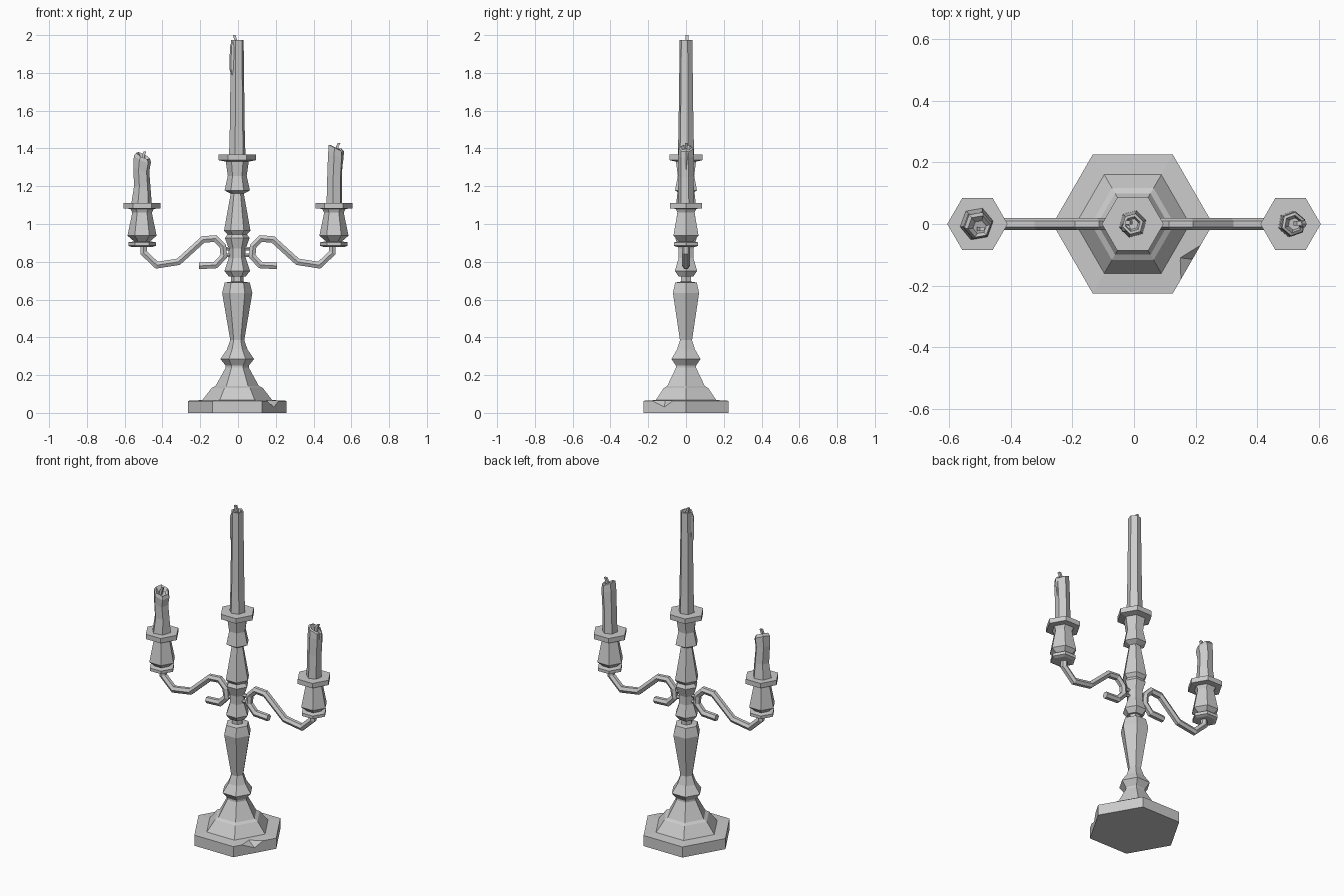
import bpy, bmesh
from math import cos, sin, pi, radians
from mathutils import Vector

if "Cube" in bpy.data.objects:
    bpy.data.objects.remove(bpy.data.objects["Cube"])

CX = -0.004      # axis of the central column
CUP_X = 0.508    # distance of side cups


def finish(name, bm):
    bmesh.ops.recalc_face_normals(bm, faces=bm.faces)
    me = bpy.data.meshes.new(name)
    bm.to_mesh(me)
    bm.free()
    ob = bpy.data.objects.new(name, me)
    bpy.context.collection.objects.link(ob)
    return ob


def skin(name, rings):
    """Join consecutive rings of points with quads and cap the ends."""
    bm = bmesh.new()
    vs = [[bm.verts.new(p) for p in r] for r in rings]
    n = len(vs[0])
    for a, b in zip(vs, vs[1:]):
        for i in range(n):
            j = (i + 1) % n
            bm.faces.new((a[i], a[j], b[j], b[i]))
    bm.faces.new(vs[0][::-1])
    bm.faces.new(vs[-1])
    return finish(name, bm)


def ring(x, y, z, r, tx=0, ty=0, rot=0, n=6):
    """Horizontal polygon, optionally sloped by tx and ty."""
    pts = []
    for i in range(n):
        a = 2 * pi * i / n + radians(rot)
        dx, dy = r * cos(a), r * sin(a)
        pts.append(Vector((x + dx, y + dy, z + tx * dx + ty * dy)))
    return pts


def lathe(name, x, profile):
    return skin(name, [ring(x, 0, z, r) for r, z in profile])


def tube(name, path, r):
    """Hexagonal tube along a path in the XZ plane, mitred at the bends."""
    P = [Vector((x, 0, z)) for x, z in path]
    rings = []
    for i, p in enumerate(P):
        t0 = (p - P[max(i - 1, 0)]).normalized()
        t1 = (P[min(i + 1, len(P) - 1)] - p).normalized()
        t = (t0 + t1).normalized()
        side = Vector((-t.z, 0, t.x))
        k = 1 / max(t.dot(t1 if t1.length else t0), 0.6)
        rings.append([p + Vector((0, r * cos(a), 0)) + side * (k * r * sin(a))
                      for a in (pi * j / 3 for j in range(6))])
    return skin(name, rings)


def chip(target, pts):
    """Break a corner off with a convex cutter."""
    bm = bmesh.new()
    for p in pts:
        bm.verts.new(p)
    bmesh.ops.convex_hull(bm, input=bm.verts[:])
    cutter = finish("chip_cutter", bm)
    cutter.hide_render = True
    cutter.hide_viewport = True
    m = target.modifiers.new("chip", 'BOOLEAN')
    m.operation = 'DIFFERENCE'
    m.solver = 'EXACT'
    m.object = cutter
    bpy.context.view_layer.update()
    me = bpy.data.meshes.new_from_object(
        target.evaluated_get(bpy.context.evaluated_depsgraph_get()))
    target.modifiers.clear()
    target.data = me
    bpy.data.objects.remove(cutter)


# stepped base
base = lathe("base", CX, [
    (0.26, 0), (0.26, 0.064), (0.185, 0.068), (0.135, 0.132), (0.115, 0.142),
    (0.061, 0.24)])
chip(base, [(0.15, -0.11, 0.066), (0.15, -0.19, 0.066), (0.235, -0.055, 0.066),
            (0.195, -0.115, 0.027), (0.30, -0.17, 0.13)])

# turned stem
lathe("stem", CX, [
    (0.061, 0.235), (0.061, 0.25), (0.089, 0.285), (0.055, 0.335), (0.037, 0.385),
    (0.08, 0.635), (0.066, 0.69), (0.032, 0.695), (0.032, 0.722), (0.045, 0.722),
    (0.068, 0.752), (0.045, 0.82), (0.045, 0.87), (0.065, 0.925), (0.052, 0.945),
    (0.07, 0.965), (0.034, 1.165)])
neck = lathe("upper_stem", CX, [
    (0.034, 1.16), (0.067, 1.178), (0.05, 1.255), (0.062, 1.338)])
chip(neck, [(0.022, -0.04, 1.25), (0.07, -0.02, 1.215), (0.07, 0.0, 1.275),
            (0.05, -0.07, 1.27)])
lathe("centre_drip_plate", CX, [
    (0.06, 1.33), (0.10, 1.338), (0.10, 1.368), (0.05, 1.368)])

# arms, clasps and side cups
for s, side in ((-1, "left"), (1, "right")):
    path = [(0.206, 0.778), (0.118, 0.783), (0.075, 0.83), (0.08, 0.882),
            (0.12, 0.923), (0.185, 0.918), (0.315, 0.80), (0.43, 0.782),
            (0.50, 0.848), (0.50, 0.89)]
    tube(side + "_arm", [(s * x, z) for x, z in path], 0.02)
    for z in (0.835, 0.87):
        tube(side + "_arm_clasp", [(s * 0.025, z), (s * 0.075, z)], 0.011)
    lathe(side + "_cup", s * CUP_X, [
        (0.055, 0.878), (0.073, 0.885), (0.073, 0.903), (0.042, 0.908),
        (0.077, 0.938), (0.052, 1.06), (0.062, 1.08), (0.098, 1.083),
        (0.098, 1.112), (0.055, 1.112)])


def candle(name, rot, rows):
    skin(name, [ring(*row, rot=rot) for row in rows])


# candles: walls, sloped rim and sunken wax
candle("centre_candle", 15, [
    (CX, 0, 1.36, 0.045), (CX, 0, 1.50, 0.041), (CX, 0, 1.80, 0.037),
    (CX, 0, 1.975, 0.035), (CX, 0, 1.975, 0.025), (CX, 0, 1.955, 0.018)])
candle("left_candle", 10, [
    (-0.511, 0, 1.10, 0.056), (-0.507, 0, 1.20, 0.044),
    (-0.512, -0.003, 1.29, 0.043, -0.3, 0.2),
    (-0.506, -0.005, 1.345, 0.046, -0.45, 0.3),
    (-0.503, -0.008, 1.362, 0.037, -0.45, 0.3),
    (-0.501, -0.01, 1.345, 0.022, -0.3, 0.2)])
candle("right_candle", 20, [
    (0.509, 0, 1.10, 0.043), (0.511, 0, 1.25, 0.041),
    (0.516, 0, 1.36, 0.042, -0.2), (0.517, 0, 1.40, 0.039, -0.5),
    (0.517, 0, 1.405, 0.029, -0.5), (0.52, 0, 1.375, 0.02, -0.2)])

# wax runs
skin("centre_wax_drip", [ring(x, -0.012, z, r) for x, z, r in (
    (-0.028, 1.78, 0.006), (-0.029, 1.82, 0.016), (-0.027, 1.94, 0.016),
    (-0.022, 1.968, 0.01))])
skin("right_wax_drip", [ring(x, 0, z, r) for x, z, r in (
    (0.543, 1.28, 0.006), (0.545, 1.35, 0.014), (0.547, 1.385, 0.014),
    (0.54, 1.40, 0.008))])

# wicks
for name, x, y, z0, z1, lean in (("centre_wick", -0.012, 0.005, 1.945, 2.0, -0.008),
                                 ("left_wick", -0.502, -0.016, 1.33, 1.385, 0.01),
                                 ("right_wick", 0.524, 0.002, 1.365, 1.43, 0.012)):
    skin(name, [ring(x, y, z0, 0.01, n=4, rot=45),
                ring(x, y, z1 - 0.025, 0.01, n=4, rot=45),
                ring(x + lean, y, z1, 0.01, n=4, rot=45)])
